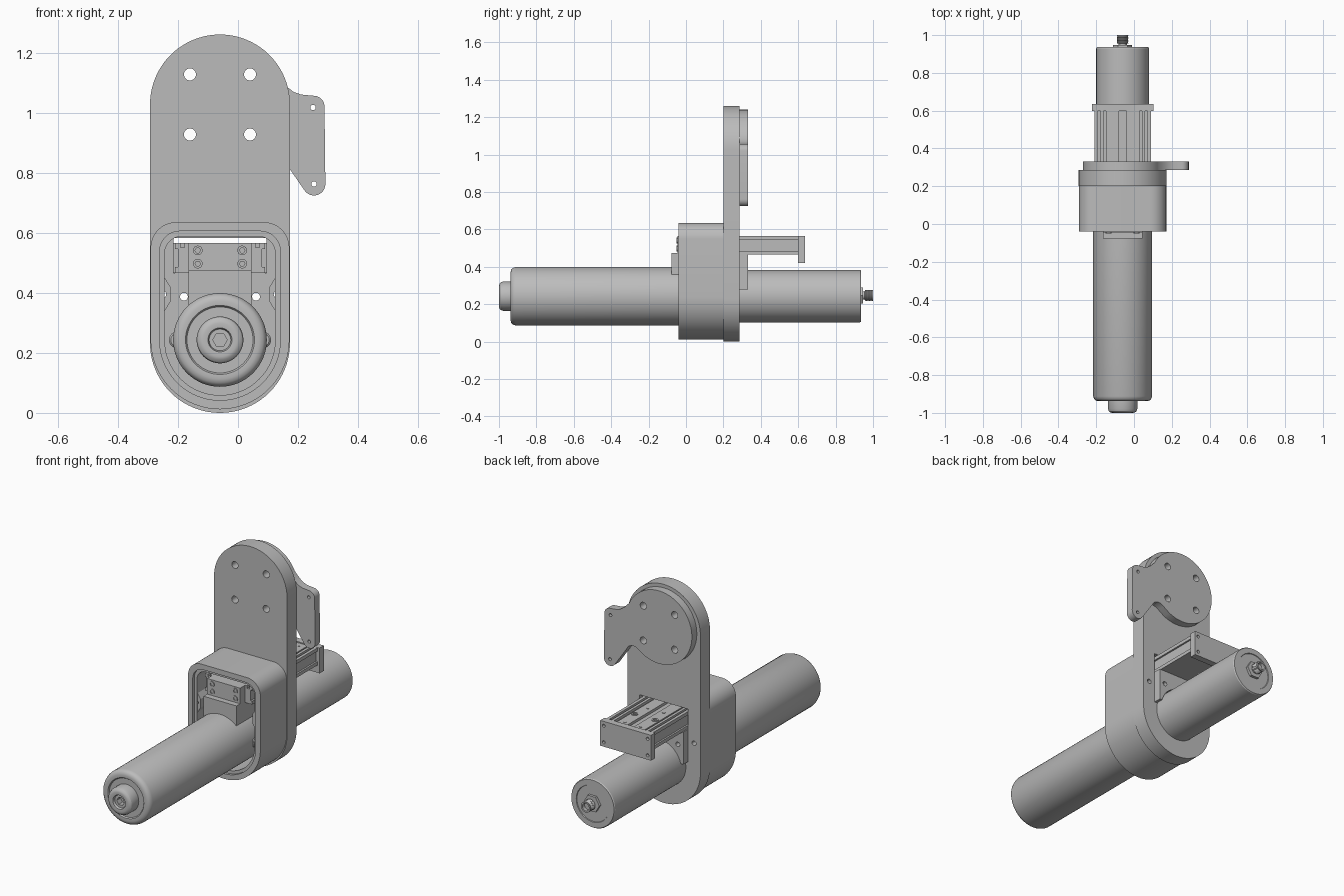
import bpy, bmesh, math
from math import sin, cos, pi, radians

cube = bpy.data.objects.get("Cube")
if cube:
    bpy.data.objects.remove(cube, do_unlink=True)

CX, CZ = -0.06, 0.243          # shared axis of plate, housing and barrel

grey = bpy.data.materials.new("machine_grey")
grey.use_nodes = True
grey.diffuse_color = (0.5, 0.5, 0.5, 1)
grey.node_tree.nodes["Principled BSDF"].inputs["Base Color"].default_value = (0.5, 0.5, 0.5, 1)


def finish(name, bm):
    bmesh.ops.remove_doubles(bm, verts=bm.verts, dist=1e-5)
    bmesh.ops.recalc_face_normals(bm, faces=bm.faces)
    mesh = bpy.data.meshes.new(name)
    bm.to_mesh(mesh)
    bm.free()
    mesh.materials.append(grey)
    obj = bpy.data.objects.new(name, mesh)
    bpy.context.collection.objects.link(obj)
    return obj


def prism(name, outline, y0, y1):
    """Extrude an x-z outline from y0 to y1."""
    bm = bmesh.new()
    face = bm.faces.new([bm.verts.new((x, y0, z)) for x, z in outline])
    out = bmesh.ops.extrude_face_region(bm, geom=[face])
    verts = [v for v in out["geom"] if isinstance(v, bmesh.types.BMVert)]
    bmesh.ops.translate(bm, verts=verts, vec=(0, y1 - y0, 0))
    return finish(name, bm)


def box(name, x0, x1, y0, y1, z0, z1):
    return prism(name, [(x0, z0), (x1, z0), (x1, z1), (x0, z1)], y0, y1)


def arc(x, z, r, a0, a1, n=12):
    steps = [radians(a0 + (a1 - a0) * i / n) for i in range(n + 1)]
    return [(x + r * cos(a), z + r * sin(a)) for a in steps]


def disc(name, x, z, r, y0, y1, n=24):
    return prism(name, arc(x, z, r, 0, 360, n)[:-1], y0, y1)


def lathe(name, profile, x=CX, z=CZ, n=64):
    """Turn a (radius, y) profile about an axis parallel to y."""
    bm = bmesh.new()
    vs = [bm.verts.new((x + r, y, z)) for r, y in profile]
    es = [bm.edges.new(pair) for pair in zip(vs, vs[1:])]
    bmesh.ops.spin(bm, geom=vs + es, cent=(x, 0, z), axis=(0, 1, 0),
                   angle=2 * pi, steps=n, use_merge=True)
    return finish(name, bm)


def cut(obj, *cutters):
    for c in cutters:
        mod = obj.modifiers.new("cut", "BOOLEAN")
        mod.operation, mod.solver, mod.object = "DIFFERENCE", "EXACT", c
        bpy.context.view_layer.objects.active = obj
        bpy.ops.object.modifier_apply(modifier=mod.name)
        bpy.data.objects.remove(c, do_unlink=True)


def drill(obj, points, r, y0, y1):
    cut(obj, *[disc("drill", x, z, r, y0, y1) for x, z in points])


def housing_outline(d):
    """Round bottomed housing outline, inset by d."""
    w, top, c = 0.231 - d, 0.635 - d, 0.085 - 0.6 * d
    return (arc(CX, CZ, w, 180, 360, 40)
            + arc(CX + w - c, top - c, c, 0, 90)
            + arc(CX - w + c, top - c, c, 90, 180))


plate_bolts = [(x, z) for x in (-0.16, 0.04) for z in (0.927, 1.127)]
boss_holes = [(CX + s * 0.192, 0.395) for s in (-1, 1)]
leg_holes = [(CX + s * 0.12, 0.387) for s in (-1, 1)]

# Tall back plate with slide window and bolt holes
plate = prism("back_plate", arc(CX, 1.027, 0.233, 0, 180, 40)
              + arc(CX, 0.233, 0.233, 180, 360, 40), 0.2, 0.287)
cut(plate, box("window", CX - 0.155, CX + 0.155, 0.1, 0.4, 0.465, 0.582))
drill(plate, plate_bolts, 0.02, 0.1, 0.4)
drill(plate, boss_holes + leg_holes, 0.013, 0.1, 0.4)

# Housing with stepped rim and open cavity
housing = prism("housing", housing_outline(0), -0.04, 0.2)
cut(housing, prism("rim", housing_outline(0.03), -0.1, -0.025),
    prism("cavity", housing_outline(0.047), -0.1, 0.3))
for s, side in ((1, "left"), (-1, "right")):
    x = CX + s * 0.2
    boss = prism("housing_boss_" + side,
                 [(x, 0.475), (x - s * 0.035, 0.42), (x - s * 0.035, 0.37), (x, 0.315)],
                 -0.02, 0.2)
    drill(boss, [(CX + s * 0.192, 0.395)], 0.013, -0.1, 0.3)
    lathe("clamp_stud_" + side, [(0, 0), (0.022, 0), (0.028, 0.006), (0.028, 0.2), (0, 0.2)],
          CX + s * 0.142, CZ, 24)

# Hanger bracket on the back of the plate
hanger = prism("hanger_bracket",
               arc(CX, 1.03, 0.21, 25, 295, 60)
               + [(0.07, 0.866), (0.09, 0.877), (0.11, 0.88), (0.135, 0.868), (0.16, 0.83)]
               + arc(0.253, 0.762, 0.038, 215, 360)
               + arc(0.252, 1.02, 0.036, 0, 90)
               + [(0.21, 1.06), (0.185, 1.069), (0.16, 1.088)], 0.287, 0.332)
drill(hanger, plate_bolts, 0.02, 0.2, 0.4)
drill(hanger, [(0.25, 1.017), (0.253, 0.762)], 0.009, 0.2, 0.4)

# Long barrel with front hub and narrower rear section
barrel = lathe("barrel", [
    (0, -0.985), (0.036, -0.985), (0.04, -0.998), (0.056, -1.0), (0.066, -0.997),
    (0.074, -0.99), (0.078, -0.978), (0.078, -0.93), (0.11, -0.93), (0.115, -0.937),
    (0.13, -0.938), (0.143, -0.934), (0.151, -0.926), (0.156, -0.912), (0.156, 0.24),
    (0.14, 0.24), (0.14, 0.93), (0.136, 0.936), (0.105, 0.936), (0.103, 0.932),
    (0, 0.932)])
cut(barrel, disc("hex_socket", CX, CZ, 0.024, -1.1, -0.95, 6))

# Cable connector on the rear end
disc("connector_nut", CX, CZ + 0.004, 0.05, 0.93, 0.947, 6)
rings = [(0, 0.94), (0.022, 0.94), (0.022, 0.955)]
for i in range(5):
    rings += [(0.031, 0.957 + i * 0.008), (0.028, 0.961 + i * 0.008)]
lathe("connector_thread", rings + [(0.03, 1.0), (0.021, 1.0), (0.021, 0.98), (0, 0.98)],
      CX, CZ + 0.004, 32)

# Clamp block joining barrel and slide
box("clamp_lower_block", CX - 0.105, CX + 0.105, -0.078, 0.15, 0.36, 0.475)
box("clamp_upper_block", CX - 0.105, CX + 0.105, -0.045, 0.15, 0.47, 0.565)
for x in (-0.074, 0.074):
    for z in (0.497, 0.541):
        bolt = disc("clamp_bolt", CX + x, z, 0.016, -0.05, 0.0)
        cut(bolt, disc("bolt_socket", CX + x, z, 0.009, -0.06, -0.035, 6))

# Grooved linear slide passing through the plate
half = [(0.15, 0.465), (0.15, 0.485), (0.14, 0.485), (0.14, 0.545), (0.15, 0.545),
        (0.15, 0.565), (0.132, 0.565), (0.132, 0.55), (0.118, 0.55), (0.118, 0.565),
        (0.102, 0.565), (0.102, 0.55), (0.088, 0.55), (0.088, 0.56), (0.02, 0.56),
        (0.02, 0.545)]
prism("slide_body", [(CX + x, z) for x, z in half]
      + [(CX - x, z) for x, z in reversed(half)], 0.0, 0.6)
end = box("slide_end_plate", CX - 0.162, CX + 0.162, 0.598, 0.636, 0.42, 0.566)
drill(end, [(CX + s * 0.14, z) for s in (-1, 1) for z in (0.445, 0.54)], 0.009, 0.62, 0.7)


def upright(name, x, y, z0, z1, r):
    bm = bmesh.new()
    ring = [bm.verts.new((px, py, z0)) for px, py in arc(x, y, r, 0, 360, 20)[:-1]]
    out = bmesh.ops.extrude_face_region(bm, geom=[bm.faces.new(ring)])
    bmesh.ops.translate(bm, vec=(0, 0, z1 - z0),
                        verts=[v for v in out["geom"] if isinstance(v, bmesh.types.BMVert)])
    return finish(name, bm)


for s in (-1, 1):
    screw = upright("slide_screw", CX + s * 0.065, 0.46, 0.55, 0.564, 0.018)
    cut(screw, upright("screw_socket", CX + s * 0.065, 0.46, 0.558, 0.58, 0.009))
    for y in (0.36, 0.57):
        upright("slide_pin", CX + s * 0.05, y, 0.55, 0.562, 0.008)

# Bracket leg under the slide, cleared for the barrel
leg = box("slide_bracket", CX - 0.155, CX + 0.155, 0.28, 0.332, 0.28, 0.467)
cut(leg, disc("bore", CX, CZ, 0.144, 0.2, 0.4, 64))
drill(leg, leg_holes, 0.013, 0.2, 0.4)

# Smooth shading with sharp edges kept
for obj in bpy.context.collection.objects:
    if obj.type == "MESH" and grey.name in obj.data.materials:
        obj.data.shade_smooth()
        obj.data.set_sharp_from_angle(angle=radians(30))
